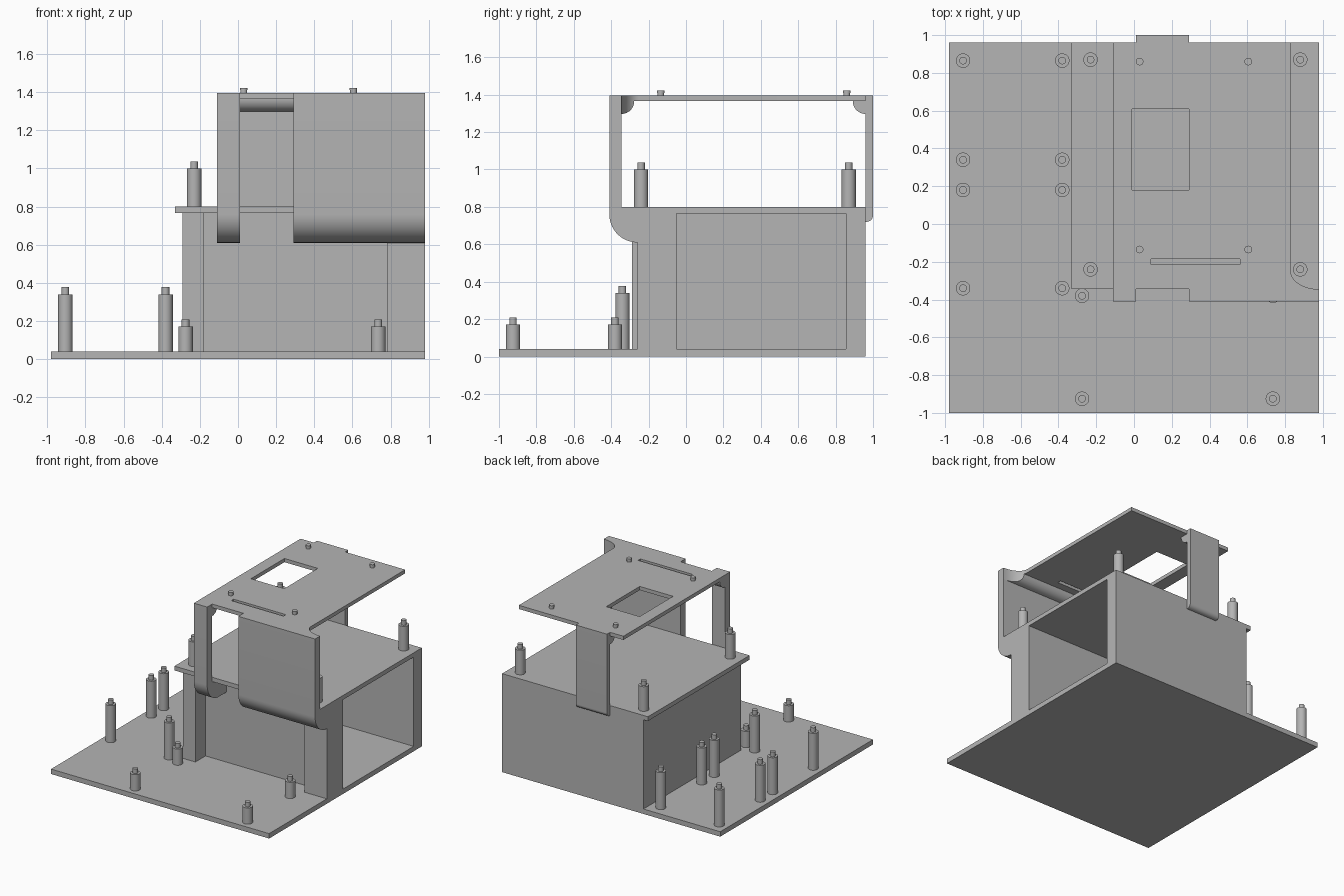
import bpy, bmesh, math
from mathutils import Vector

if "Cube" in bpy.data.objects:
    bpy.data.objects.remove(bpy.data.objects["Cube"], do_unlink=True)

gray = bpy.data.materials.new("plain gray")
gray.use_nodes = True
gray.diffuse_color = (0.46, 0.46, 0.46, 1)
gray.node_tree.nodes["Principled BSDF"].inputs["Base Color"].default_value = (0.46, 0.46, 0.46, 1)


def add_mesh(name, bm):
    bmesh.ops.recalc_face_normals(bm, faces=bm.faces)
    mesh = bpy.data.meshes.new(name)
    bm.to_mesh(mesh)
    bm.free()
    mesh.materials.append(gray)
    obj = bpy.data.objects.new(name, mesh)
    bpy.context.collection.objects.link(obj)
    return obj


def prism(name, outline, axis, low, high):
    """Extrude an outline: (x, y) along z, or (y, z) along x."""
    place = (lambda p: (p[0], p[1], low)) if axis == "z" else (lambda p: (low, p[0], p[1]))
    bm = bmesh.new()
    face = bm.faces.new([bm.verts.new(place(p)) for p in outline])
    new = bmesh.ops.extrude_face_region(bm, geom=[face])["geom"]
    step = Vector((0, 0, high - low)) if axis == "z" else Vector((high - low, 0, 0))
    bmesh.ops.translate(bm, vec=step, verts=[v for v in new if isinstance(v, bmesh.types.BMVert)])
    return add_mesh(name, bm)


def box(name, x0, x1, y0, y1, z0, z1):
    return prism(name, [(x0, y0), (x1, y0), (x1, y1), (x0, y1)], "z", z0, z1)


def arc(cx, cy, rx, ry, start, end, steps=14):
    angles = [math.radians(start + (end - start) * i / steps) for i in range(steps + 1)]
    return [(cx + rx * math.cos(a), cy + ry * math.sin(a)) for a in angles]


def cut(obj, cutter):
    cutter.hide_render = True
    mod = obj.modifiers.new("cut", "BOOLEAN")
    mod.operation = "DIFFERENCE"
    mod.solver = "EXACT"
    mod.object = cutter
    deps = bpy.context.evaluated_depsgraph_get()
    mesh = bpy.data.meshes.new_from_object(obj.evaluated_get(deps))
    obj.modifiers.clear()
    obj.data = mesh
    bpy.data.objects.remove(cutter, do_unlink=True)


def smooth(obj):
    bpy.ops.object.select_all(action="DESELECT")
    obj.select_set(True)
    bpy.context.view_layer.objects.active = obj
    bpy.ops.object.shade_smooth_by_angle(angle=math.radians(30))


def standoff(name, x, y, low, high, radius=0.038, pin=0.037):
    """Round post with a thinner pin on its end."""
    bm = bmesh.new()
    for r, z0, z1 in ((radius, low, high), (0.02, high, high + pin)):
        made = bmesh.ops.create_cone(bm, cap_ends=True, segments=32, radius1=r, radius2=r, depth=z1 - z0)
        bmesh.ops.translate(bm, vec=(x, y, (z0 + z1) / 2), verts=made["verts"])
    smooth(add_mesh(name, bm))


# Base and hollow housing, open on its left side
box("base_plate", -0.98, 0.98, -1, 0.96, 0, 0.04)
box("housing_right_wall", -0.29, -0.18, -0.29, 0.96, 0.04, 0.765)
box("housing_back_wall", -0.18, 0.98, 0.855, 0.96, 0.04, 0.765)
box("housing_front_wall", -0.18, 0.78, -0.16, -0.05, 0.04, 0.765)
box("housing_front_pillar", 0.78, 0.98, -0.26, -0.05, 0.04, 0.765)
box("deck", -0.33, 0.98, -0.345, 0.96, 0.765, 0.80)

# Bracket top plate with flared front corner, window and slot
flare = arc(0.98, -0.25, 0.15, 0.095, 270, 180)
plate = prism("bracket_plate", [(-0.11, -0.345), (0.98, -0.345)] + flare[1:]
              + [(0.83, 0.96), (-0.11, 0.96)], "z", 1.365, 1.395)
cut(plate, box("window_cutter", -0.01, 0.29, 0.18, 0.61, 1.3, 1.5))
cut(plate, box("slot_cutter", 0.09, 0.56, -0.215, -0.185, 1.3, 1.5))
smooth(plate)

# Front legs with rounded feet running under the deck
leg = [(-0.345, 1.395), (-0.41, 1.395)] + arc(-0.26, 0.76, 0.15, 0.15, 180, 270)
leg += [(-0.16, 0.61), (-0.16, 0.765), (-0.345, 0.765)]
gusset = [(-0.345, 1.365)] + arc(-0.345, 1.365, 0.068, 0.068, 270, 360)
for side, x0, x1 in (("right", -0.11, 0.01), ("left", 0.29, 0.98)):
    smooth(prism("front_leg_" + side, leg, "x", x0, x1))
    brace = prism("front_gusset_" + side, gusset, "x", x0, x1)
    if side == "left":
        cutter = prism("flare_cutter", flare + [(0.83, -0.1), (1.1, -0.1), (1.1, -0.345)], "z", 1.2, 1.5)
        cut(brace, cutter)
    smooth(brace)

# Back tab
tab = [(0.96, 1.395), (0.96, 0.72)] + arc(0.965, 0.755, 0.035, 0.035, 270, 360) + [(1.0, 1.395)]
smooth(prism("back_tab", tab, "x", 0.01, 0.29))
back_gusset = [(0.96, 1.365)] + arc(0.96, 1.365, 0.068, 0.068, 180, 270)
smooth(prism("back_gusset", back_gusset, "x", 0.01, 0.29))

# Standoffs and pins
for x in (-0.905, -0.38):
    for y in (0.865, 0.34, 0.18, -0.34):
        standoff("tall_standoff", x, y, 0.04, 0.34)
for x in (-0.275, 0.735):
    for y in (-0.38, -0.925):
        standoff("short_standoff", x, y, 0.04, 0.172)
for x in (-0.23, 0.88):
    for y in (0.87, -0.24):
        standoff("deck_standoff", x, y, 0.80, 1.0)
for x in (0.03, 0.605):
    for y in (0.86, -0.135):
        standoff("plate_pin", x, y, 1.395, 1.41, radius=0.018, pin=0.012)
